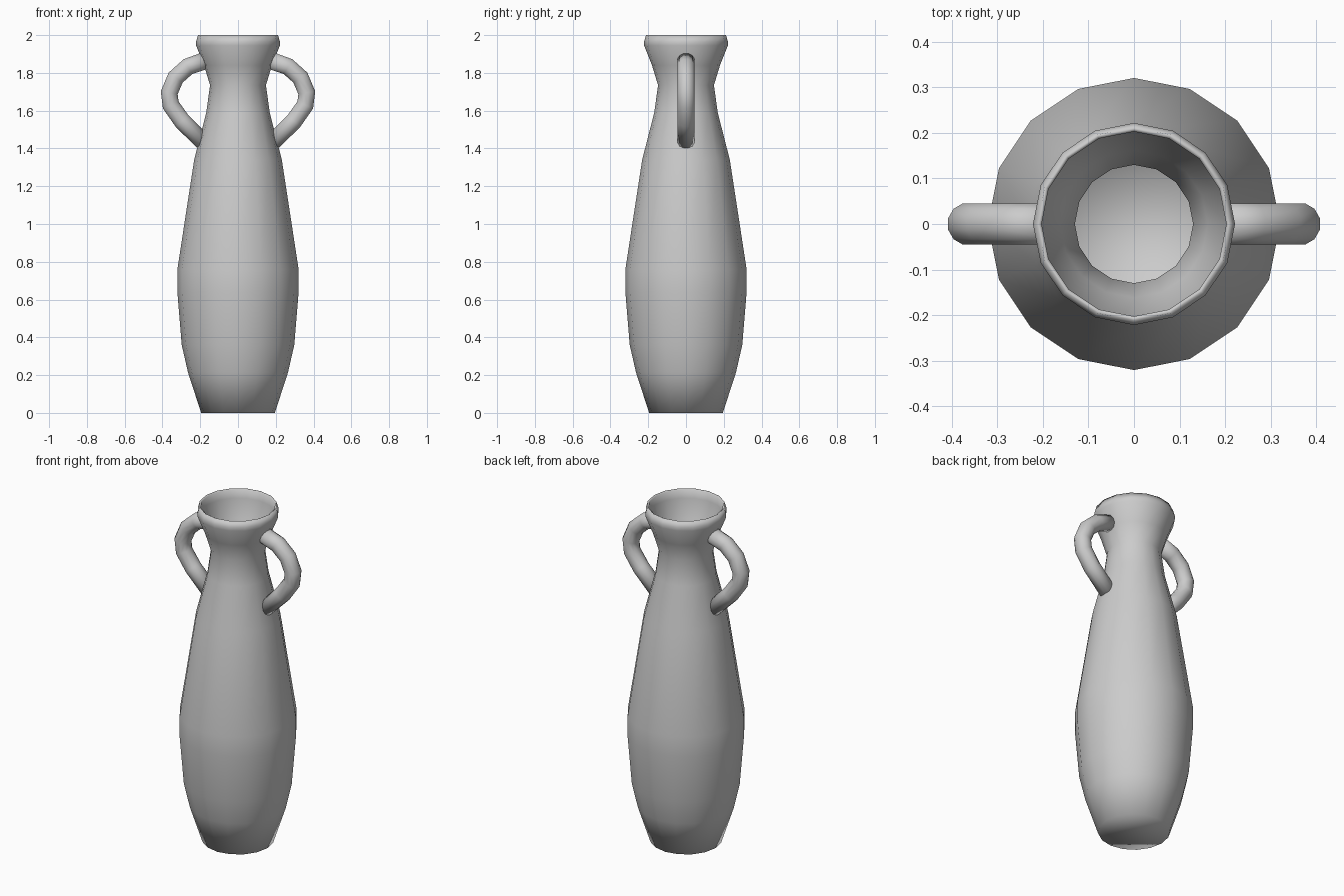
import bpy, bmesh
from math import cos, sin, pi
from mathutils import Vector

if "Cube" in bpy.data.objects:
    bpy.data.objects.remove(bpy.data.objects["Cube"])


def finish(bm, name):
    bmesh.ops.recalc_face_normals(bm, faces=bm.faces)
    me = bpy.data.meshes.new(name)
    bm.to_mesh(me)
    bm.free()
    for p in me.polygons:
        p.use_smooth = True
    ob = bpy.data.objects.new(name, me)
    bpy.context.collection.objects.link(ob)
    return ob


def skin(rings, name):
    """Bridge successive rings of points and cap both ends."""
    bm = bmesh.new()
    loops = [[bm.verts.new(p) for p in ring] for ring in rings]
    n = len(loops[0])
    for a, b in zip(loops, loops[1:]):
        for i in range(n):
            j = (i + 1) % n
            bm.faces.new((a[i], a[j], b[j], b[i]))
    bm.faces.new(loops[0])
    bm.faces.new(loops[-1])
    return finish(bm, name)


def circle(r, z, n=16):
    return [(r * cos(2 * pi * i / n), r * sin(2 * pi * i / n), z) for i in range(n)]


# Vase body: outer profile, then the thin inner wall down to the floor
outer = [(0.195, 0), (0.265, 0.215), (0.298, 0.36), (0.321, 0.64), (0.321, 0.76),
         (0.232, 1.34), (0.168, 1.59), (0.148, 1.735), (0.18, 1.84),
         (0.222, 1.945), (0.222, 1.965), (0.212, 2.0)]
wall = 0.018
inner = [(0.203, 1.995)] + [(r - wall, max(z, 0.03)) for r, z in reversed(outer[:-2])]
skin([circle(r, z) for r, z in outer + inner], "vase_body")


# Handles: round tube swept along a curved path in the xz plane
path = [Vector((x, 0, z)) for x, z in
        [(0.175, 1.865), (0.265, 1.833), (0.33, 1.775), (0.364, 1.695),
         (0.356, 1.63), (0.296, 1.545), (0.185, 1.435)]]


def handle(side, name, n=12, r=0.047):
    rings = []
    for i, p in enumerate(path):
        t = (path[min(i + 1, len(path) - 1)] - path[max(i - 1, 0)]).normalized()
        normal = t.cross(Vector((0, 1, 0)))
        ring = []
        for k in range(n):
            a = 2 * pi * (k + 0.5) / n
            q = p + normal * (r * cos(a)) + Vector((0, r * sin(a), 0))
            ring.append((side * q.x, q.y, q.z))
        rings.append(ring)
    skin(rings, name)


handle(1, "right_handle")
handle(-1, "left_handle")
